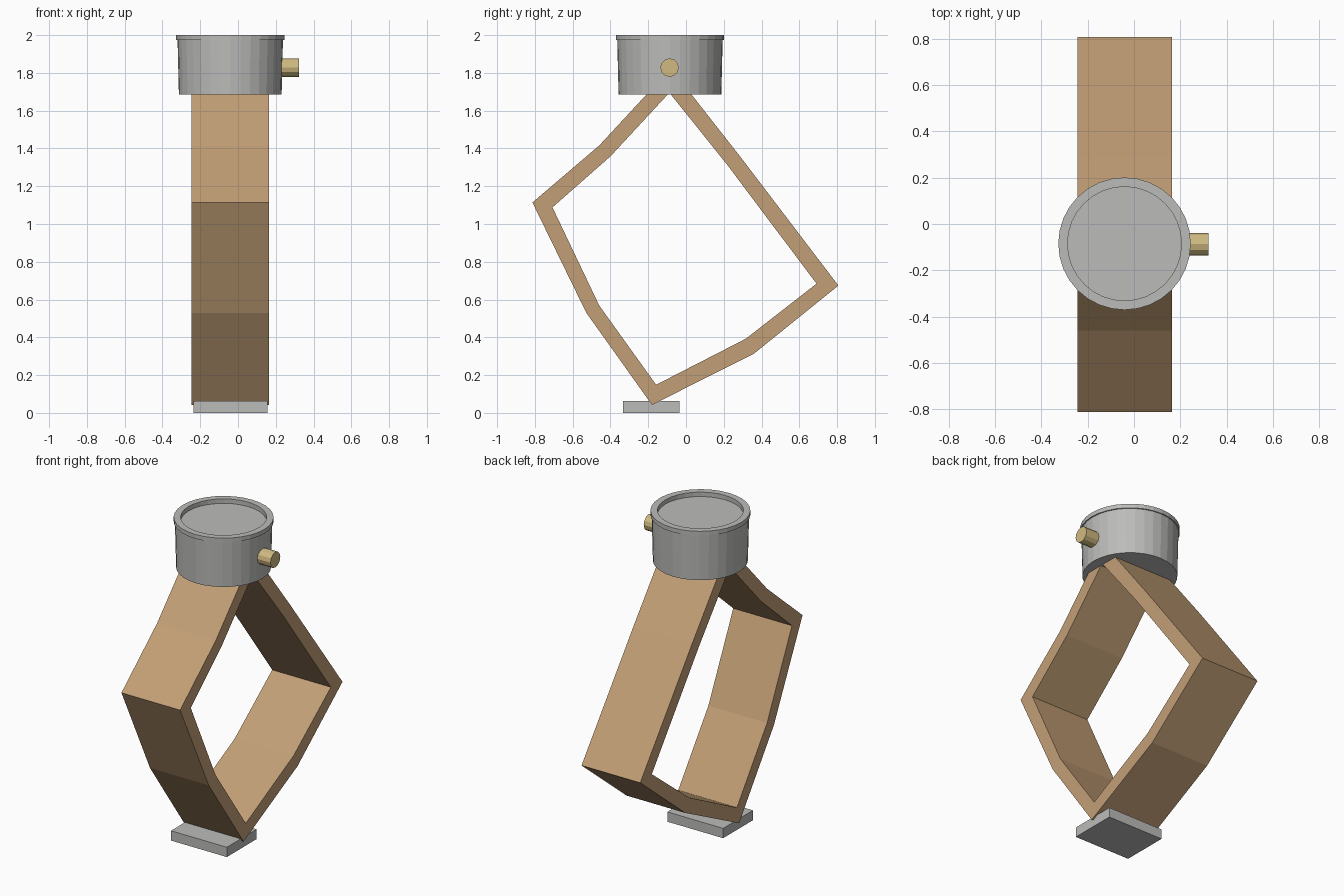
import bpy
import bmesh
import math
from mathutils import Matrix, Vector

cube = bpy.data.objects.get("Cube")
if cube:
    bpy.data.objects.remove(cube, do_unlink=True)


def material(name, rgb):
    m = bpy.data.materials.new(name)
    m.use_nodes = True
    m.diffuse_color = (*rgb, 1)
    m.node_tree.nodes["Principled BSDF"].inputs["Base Color"].default_value = (*rgb, 1)
    return m


wood = material("tan wood", (0.54, 0.345, 0.18))
metal = material("grey metal", (0.50, 0.50, 0.49))
brass = material("pale brass", (0.63, 0.49, 0.22))


def finish(name, bm, mat):
    bmesh.ops.recalc_face_normals(bm, faces=bm.faces)
    mesh = bpy.data.meshes.new(name)
    bm.to_mesh(mesh)
    bm.free()
    mesh.materials.append(mat)
    ob = bpy.data.objects.new(name, mesh)
    bpy.context.scene.collection.objects.link(ob)
    return ob


def lathe(name, profile, centre, sides, mat):
    """Spin a closed (radius, z) outline that starts and ends on the axis."""
    bm = bmesh.new()
    rings = []
    for r, z in profile:
        rings.append([bm.verts.new((centre[0] + r * math.cos(math.tau * i / sides),
                                    centre[1] + r * math.sin(math.tau * i / sides), z))
                      for i in range(sides)])
    for a, b in zip(rings, rings[1:]):
        for i in range(sides):
            j = (i + 1) % sides
            bm.faces.new((a[i], a[j], b[j], b[i]))
    bm.faces.new(rings[0])
    bm.faces.new(rings[-1])
    return finish(name, bm, mat)


# Bent wooden loop: matching outer and inner outlines in (y, z)
outer = [(-0.08, 1.825), (-0.459, 1.416), (-0.813, 1.114), (-0.528, 0.53),
         (-0.18, 0.042), (0.359, 0.313), (0.807, 0.674), (0.29, 1.353)]
inner = [(-0.088, 1.695), (-0.40, 1.358), (-0.707, 1.088), (-0.459, 0.568),
         (-0.158, 0.149), (0.317, 0.393), (0.691, 0.684), (0.216, 1.316)]
bm = bmesh.new()
loops = [[bm.verts.new((x, y, z)) for y, z in outline]
         for x, outline in ((-0.245, outer), (0.165, outer), (0.165, inner), (-0.245, inner))]
for k in range(4):
    a, b = loops[k], loops[(k + 1) % 4]
    for i in range(len(a)):
        j = (i + 1) % len(a)
        bm.faces.new((a[i], a[j], b[j], b[i]))
finish("wooden_loop", bm, wood)

# Foot plate
bm = bmesh.new()
bmesh.ops.create_cube(bm, size=1, matrix=Matrix.Translation((-0.04, -0.184, 0.031))
                      @ Matrix.Diagonal((0.39, 0.298, 0.062, 1)))
finish("foot_plate", bm, metal)

# Tapered cap with a raised rim around a recessed top
lathe("cap", [(0.272, 1.685), (0.279, 1.973), (0.286, 1.973), (0.286, 2.0),
              (0.246, 2.0), (0.246, 1.972)], (-0.041, -0.085), 32, metal)

# Side knob
bm = bmesh.new()
bmesh.ops.create_cone(bm, cap_ends=True, segments=12, radius1=0.049, radius2=0.049, depth=0.12,
                      matrix=Matrix.Translation(Vector((0.262, -0.087, 1.828)))
                      @ Matrix.Rotation(math.pi / 2, 4, 'Y'))
finish("side_knob", bm, brass)
